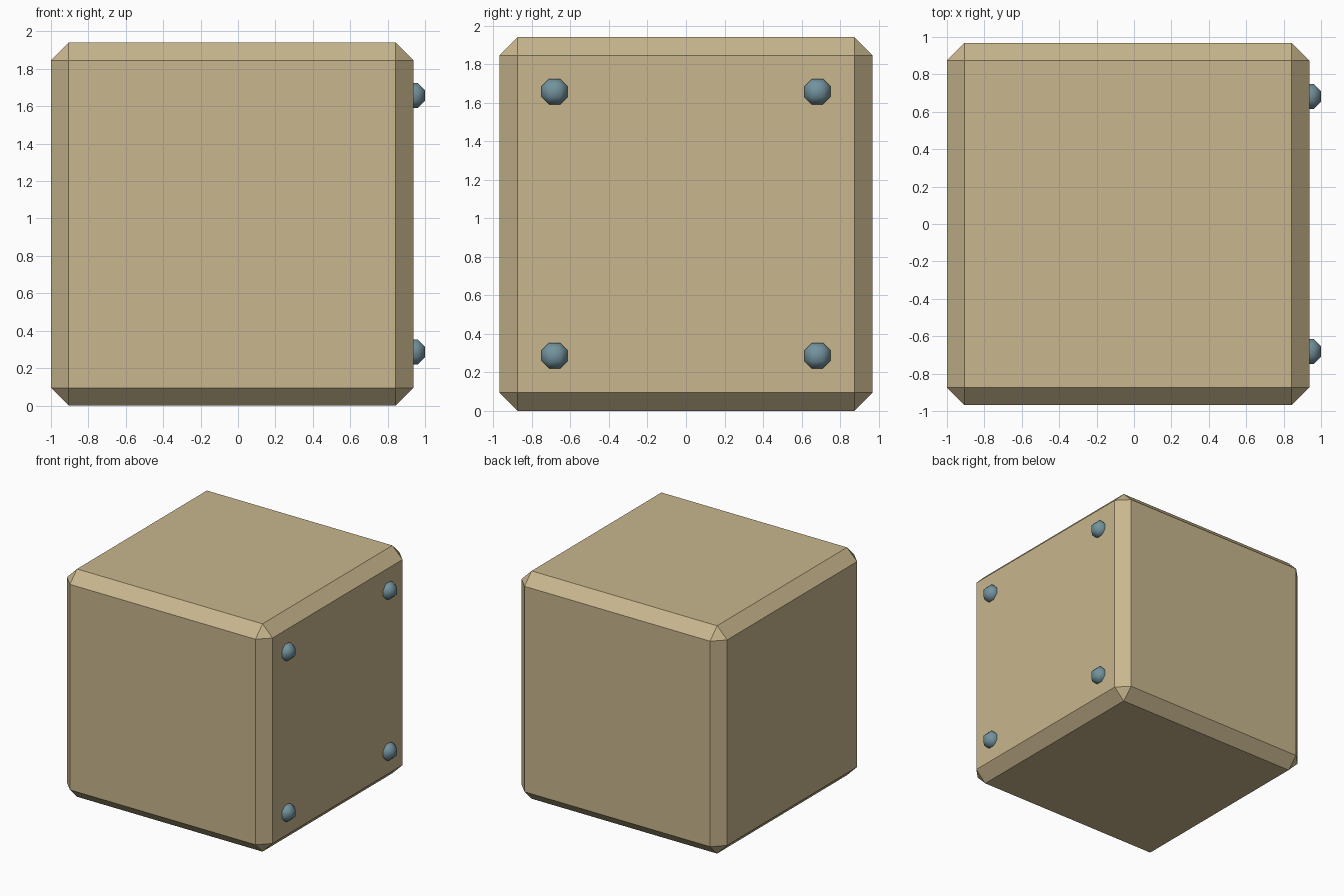
import bpy, bmesh
from mathutils import Matrix, Vector

if "Cube" in bpy.data.objects:
    bpy.data.objects.remove(bpy.data.objects["Cube"])


def material(name, color):
    mat = bpy.data.materials.new(name)
    mat.diffuse_color = (*color, 1)
    mat.use_nodes = True
    mat.node_tree.nodes["Principled BSDF"].inputs["Base Color"].default_value = mat.diffuse_color
    return mat


def chamfered_box(name, center, size, chamfer, mat, smooth=False):
    bm = bmesh.new()
    bmesh.ops.create_cube(bm, size=1, matrix=Matrix.Diagonal((*size, 1)))
    bmesh.ops.bevel(bm, geom=bm.edges[:], offset=chamfer, offset_type='OFFSET',
                    segments=1, affect='EDGES', profile=0.5)
    bmesh.ops.recalc_face_normals(bm, faces=bm.faces[:])
    for f in bm.faces:
        f.smooth = smooth
    mesh = bpy.data.meshes.new(name)
    bm.to_mesh(mesh)
    bm.free()
    mesh.materials.append(mat)
    ob = bpy.data.objects.new(name, mesh)
    ob.location = Vector(center)
    bpy.context.collection.objects.link(ob)
    return ob


tan = material("tan", (0.58, 0.47, 0.27))
steel = material("steel_blue", (0.17, 0.29, 0.34))

# Main block with a single-step chamfer on every edge
chamfered_box("block", (-0.031, 0, 0.97), (1.938, 1.938, 1.94), 0.095, tan)

# Rounded rivets at the four corners of the right face
R = 0.067
for row, dz in (("lower", -0.685), ("upper", 0.685)):
    for side, y in (("front", -0.682), ("back", 0.682)):
        chamfered_box(f"rivet_{row}_{side}", (1 - R, y, 0.972 + dz),
                      (2 * R, 2 * R, 2 * R), 0.039, steel, smooth=True)
